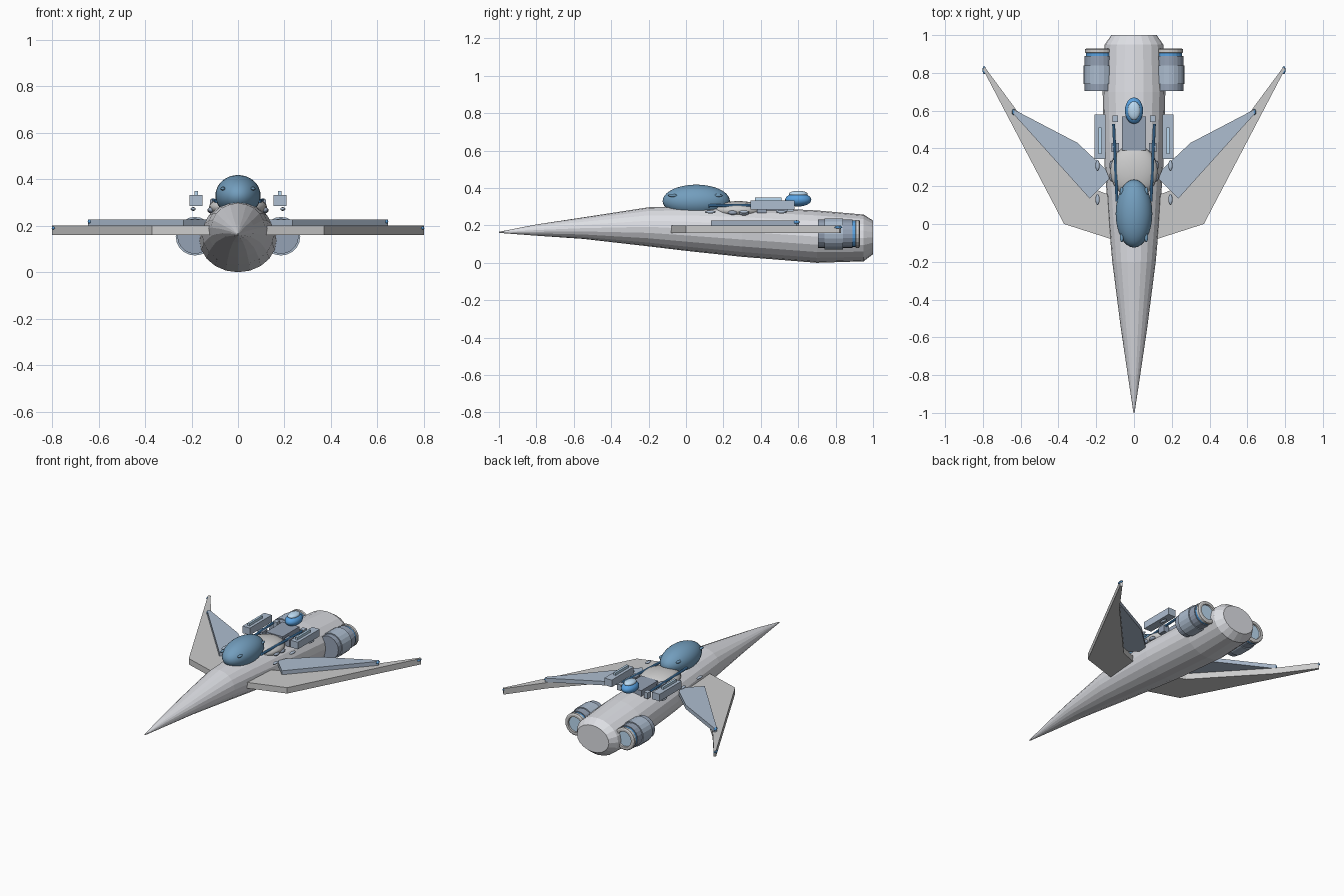
import bpy, bmesh, math
from mathutils import Vector

if "Cube" in bpy.data.objects:
    bpy.data.objects.remove(bpy.data.objects["Cube"])

def mat(name, r, g, b):
    m = bpy.data.materials.new(name)
    m.diffuse_color = (r, g, b, 1)
    m.use_nodes = True
    m.node_tree.nodes["Principled BSDF"].inputs["Base Color"].default_value = m.diffuse_color
    return m

HULL = mat("hull", .72, .73, .77)
SLATE = mat("slate", .30, .36, .46)
STEEL = mat("steel", .42, .51, .63)
GLASS = mat("glass", .17, .34, .51)
BLUE = mat("blue", .10, .36, .75)
PALE = mat("pale_blue", .50, .70, .88)
GREY = mat("grey", .55, .55, .54)

def finish(bm, name, m):
    bmesh.ops.recalc_face_normals(bm, faces=bm.faces)
    me = bpy.data.meshes.new(name)
    bm.to_mesh(me)
    bm.free()
    ob = bpy.data.objects.new(name, me)
    bpy.context.collection.objects.link(ob)
    me.materials.append(m)
    return ob

def mirror(ob):
    # true left-right copy across x = 0
    md = ob.modifiers.new("mirror", 'MIRROR')
    ref = bpy.data.objects.get("mirror_centre")
    if ref is None:
        ref = bpy.data.objects.new("mirror_centre", None)
        bpy.context.collection.objects.link(ref)
        ref.hide_render = True
    md.mirror_object = ref
    return ob

def loft(name, rings, m, n=20):
    # rings: (y, half width, bottom z, top z)
    bm = bmesh.new()
    loops = []
    for y, w, lo, hi in rings:
        c, h = (lo + hi) / 2, (hi - lo) / 2
        loops.append([bm.verts.new((w * math.sin(2 * math.pi * i / n), y,
                                    c + h * math.cos(2 * math.pi * i / n))) for i in range(n)])
    for a, b in zip(loops, loops[1:]):
        for i in range(n):
            j = (i + 1) % n
            bm.faces.new((a[i], a[j], b[j], b[i]))
    bm.faces.new(loops[0])
    bm.faces.new(loops[-1])
    return finish(bm, name, m)

def plate(name, pts, z0, z1, m):
    bm = bmesh.new()
    f = bm.faces.new([bm.verts.new((x, y, z0)) for x, y in pts])
    top = bmesh.ops.extrude_face_region(bm, geom=[f])
    bmesh.ops.translate(bm, vec=(0, 0, z1 - z0),
                        verts=[v for v in top['geom'] if isinstance(v, bmesh.types.BMVert)])
    return finish(bm, name, m)

def box(name, x, y, z, m):
    return plate(name, [(x[0], y[0]), (x[1], y[0]), (x[1], y[1]), (x[0], y[1])], z[0], z[1], m)

def ball(name, loc, rad, m, seg=24, rings=14):
    bm = bmesh.new()
    bmesh.ops.create_uvsphere(bm, u_segments=seg, v_segments=rings, radius=1)
    bmesh.ops.scale(bm, vec=rad, verts=bm.verts)
    bmesh.ops.translate(bm, vec=loc, verts=bm.verts)
    for f in bm.faces:
        f.smooth = True
    return finish(bm, name, m)

def lathe(name, x, z, prof, m, n=20):
    # turned part about a y-directed axis; prof: (y, radius)
    ob = loft(name, [(y, r, z - r, z + r) for y, r in prof], m, n)
    for v in ob.data.vertices:
        v.co.x += x
    return ob

def rod(name, a, b, r, m):
    a, b = Vector(a), Vector(b)
    bm = bmesh.new()
    bmesh.ops.create_cone(bm, cap_ends=True, segments=10, radius1=r, radius2=r, depth=(b - a).length)
    ob = finish(bm, name, m)
    ob.data.transform((b - a).to_track_quat('Z', 'Y').to_matrix().to_4x4())
    for v in ob.data.vertices:
        v.co += (a + b) / 2
    return ob

# fuselage
loft("fuselage", [(-1, .003, .16, .166), (-.8, .033, .145, .205), (-.55, .07, .128, .243),
                  (-.2, .115, .088, .297), (0, .133, .064, .303), (.3, .155, .032, .300),
                  (.7, .166, .0, .280), (.95, .155, .008, .258), (1, .12, .046, .226)], HULL)

# main wings and tip lights
mirror(plate("main_wing", [(.12, -.08), (.37, 0), (.80, .82), (.79, .83), (.62, .60),
                           (.25, .20), (.12, .15)], .16, .20, GREY))
mirror(ball("wing_tip_light", (.793, .815, .19), (.009, .022, .007), BLUE, 10, 6))

# upper wings
mirror(plate("upper_wing", [(.235, .135), (.645, .59), (.635, .605), (.30, .43),
                            (.15, .29), (.13, .24)], .20, .227, STEEL))
mirror(ball("upper_tip_light", (.637, .592, .218), (.01, .016, .01), BLUE, 10, 6))

# canopy with small side lamps
ball("canopy", (0, .055, .33), (.097, .18, .088), GLASS, 32, 20)
for y in (-.07, .17):
    mirror(ball("canopy_lamp", (.065, y, .36), (.01, .026, .008), GLASS, 12, 8))

# fairing and deck behind the canopy
ball("rear_fairing", (0, .28, .28), (.125, .14, .05), GREY)
box("spine_deck", (-.063, .063), (.39, .57), (.26, .315), SLATE)

# dome unit at the end of the deck
ball("dome_unit", (0, .60, .337), (.048, .07, .036), BLUE)
ball("dome_cap", (0, .60, .368), (.033, .05, .017), PALE)

# long rods with end blocks
mirror(rod("blue_rod", (.09, .12, .305), (.108, .53, .31), .008, BLUE))
mirror(box("rod_block", (.085, .115), (.54, .575), (.275, .315), STEEL))
mirror(box("rod_clamp", (.08, .12), (.38, .43), (.265, .312), SLATE))
for y, z in ((.25, .268), (.31, .265)):
    mirror(ball("hull_stud", (.115, y, z), (.016, .026, .012), SLATE, 12, 8))

# raised side pods and the small pods below
mirror(box("side_pod", (.152, .208), (.345, .58), (.285, .333), STEEL))
mirror(box("side_pod_rail", (.172, .187), (.37, .51), (.33, .35), PALE))
for y in (.13, .31, .51):
    mirror(ball("small_pod", (.193, y, .272), (.011, .03, .008), STEEL, 12, 8))

# engines
X, Z = .185, .155
mirror(lathe("engine_body", X, Z, [(.705, .076), (.89, .076)], SLATE))
mirror(lathe("engine_collar", X, Z, [(.74, .083), (.84, .083)], STEEL))
mirror(lathe("engine_blue_band", X, Z, [(.885, .07), (.91, .07)], BLUE))
mirror(lathe("engine_nozzle", X, Z, [(.903, .066), (.908, .075), (.925, .075), (.93, .066),
                                     (.93, .052), (.915, .05)], GREY))
mirror(lathe("engine_glow", X, Z, [(.91, .05), (.92, .05)], PALE))
